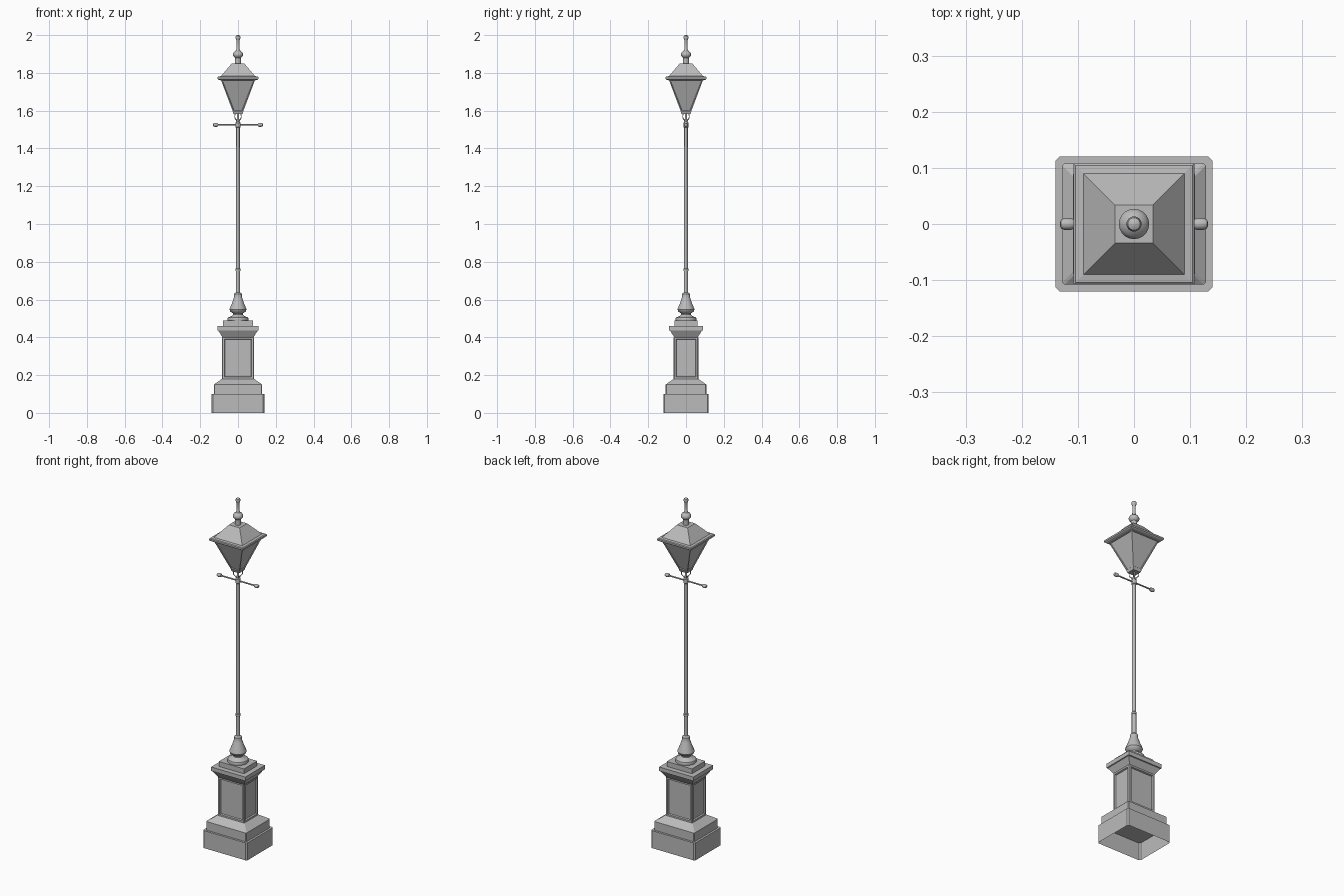
import bpy, bmesh, math
from mathutils import Vector

if "Cube" in bpy.data.objects:
    bpy.data.objects.remove(bpy.data.objects["Cube"])

iron = bpy.data.materials.new("grey iron")
iron.diffuse_color = (0.5, 0.5, 0.5, 1)
iron.use_nodes = True
iron.node_tree.nodes["Principled BSDF"].inputs["Base Color"].default_value = iron.diffuse_color


def finish(bm, name, smooth=False):
    mesh = bpy.data.meshes.new(name)
    bm.to_mesh(mesh)
    bm.free()
    ob = bpy.data.objects.new(name, mesh)
    bpy.context.collection.objects.link(ob)
    mesh.materials.append(iron)
    if smooth:
        bpy.ops.object.select_all(action='DESELECT')
        ob.select_set(True)
        bpy.context.view_layer.objects.active = ob
        bpy.ops.object.shade_smooth_by_angle(angle=math.radians(35))
    return ob


def bridge(bm, rings, bottom, top):
    for a, b in zip(rings, rings[1:]):
        n = len(a)
        for i in range(n):
            j = (i + 1) % n
            bm.faces.new((a[i], a[j], b[j], b[i]))
    if bottom:
        bm.faces.new(rings[0][::-1])
    if top:
        bm.faces.new(rings[-1])


def loft(name, levels, chamfer=0.0, bottom=True, top=True, panel=None):
    """Stack of rectangles (half x, half y, z); panel = (border, bead, depth)."""
    bm = bmesh.new()
    rings = []
    for hx, hy, z in levels:
        c = chamfer
        if c:
            pts = [(hx, -hy + c), (hx, hy - c), (hx - c, hy), (-hx + c, hy),
                   (-hx, hy - c), (-hx, -hy + c), (-hx + c, -hy), (hx - c, -hy)]
        else:
            pts = [(hx, -hy), (hx, hy), (-hx, hy), (-hx, -hy)]
        rings.append([bm.verts.new((x, y, z)) for x, y in pts])
    bridge(bm, rings, bottom, top)
    bm.normal_update()
    if panel:
        border, bead, depth = panel
        sides = [f for f in bm.faces
                 if abs(f.normal.z) < 0.7 and max(abs(f.normal.x), abs(f.normal.y)) > 0.8]
        bmesh.ops.inset_individual(bm, faces=sides, thickness=border, depth=0)
        bmesh.ops.inset_individual(bm, faces=sides, thickness=bead, depth=-depth)
    return finish(bm, name)


def lathe(name, profile, n=20):
    bm = bmesh.new()
    rings = [[bm.verts.new((r * math.cos(2 * math.pi * i / n),
                            r * math.sin(2 * math.pi * i / n), z)) for i in range(n)]
             for r, z in profile]
    bridge(bm, rings, True, True)
    return finish(bm, name, True)


# Stone-like pedestal: hollow foot, sloped plinth, panelled shaft, cornice
loft("pedestal_foot", [(.14, .12, 0), (.14, .12, .10)], .007, bottom=False)
loft("pedestal_plinth", [(.128, .108, .10), (.128, .108, .15), (.085, .065, .18)],
     .004, bottom=False)
loft("pedestal_shaft", [(.085, .065, .18), (.085, .065, .40)], .004,
     bottom=False, top=False, panel=(.013, .004, .008))
loft("pedestal_cornice", [(.078, .058, .395), (.085, .065, .405), (.104, .084, .435),
                          (.109, .089, .437), (.109, .089, .46)])
loft("pedestal_cap", [(.08, .06, .46), (.08, .06, .488)], bottom=False)

# Turned foot of the pole and the pole itself
lathe("pole_foot", [(.054, .488), (.056, .497), (.053, .505), (.035, .512), (.026, .52),
                    (.026, .527), (.041, .537), (.045, .547), (.042, .557), (.032, .58),
                    (.024, .605), (.021, .612), (.021, .63), (.012, .638)], 24)
lathe("pole", [(.0115, .63), (.0115, .75), (.014, .752), (.014, .762), (.0105, .765),
               (.0095, 1.51), (.014, 1.514), (.014, 1.536), (.008, 1.542),
               (.006, 1.56), (.006, 1.59)], 16)

# Ladder bar with end knobs, turned around the x axis
half = [(.004, 0), (.004, .105), (.008, .107), (.0105, .112), (.0105, .124),
        (.008, .13), (.003, .132)]
bar = lathe("ladder_bar", [(r, -z) for r, z in half[:0:-1]] + half[1:], 12)
bar.rotation_euler = (0, math.pi / 2, 0)
bar.location.z = 1.525

# Four curled brackets under the lantern
for k in range(4):
    a = math.pi / 4 + k * math.pi / 2
    curve = bpy.data.curves.new("lantern_bracket", 'CURVE')
    curve.dimensions = '3D'
    curve.bevel_depth = .0022
    curve.bevel_resolution = 1
    curve.resolution_u = 4
    path = [(.009, 1.535), (.012, 1.55), (.022, 1.56), (.024, 1.572), (.02, 1.588)]
    s = curve.splines.new('BEZIER')
    s.bezier_points.add(len(path) - 1)
    for p, (r, z) in zip(s.bezier_points, path):
        p.co = Vector((r * math.cos(a), r * math.sin(a), z))
        p.handle_left_type = p.handle_right_type = 'AUTO'
    curve.materials.append(iron)
    bpy.context.collection.objects.link(bpy.data.objects.new("lantern_bracket", curve))

# Tapered lantern with framed panes, rim and hipped roof
loft("lantern_floor", [(.024, .024, 1.582), (.027, .027, 1.592)])
loft("lantern_body", [(.026, .026, 1.592), (.09, .09, 1.762)], bottom=False,
     top=False, panel=(.008, .002, .004))
loft("lantern_rim", [(.09, .09, 1.76), (.103, .103, 1.764), (.108, .108, 1.768),
                     (.108, .108, 1.777), (.104, .104, 1.781), (.09, .09, 1.783)])
loft("lantern_roof", [(.09, .09, 1.783), (.034, .034, 1.849)], bottom=False)

# Finial with bulb, spike and ball
lathe("finial", [(.016, 1.849), (.016, 1.88), (.022, 1.885), (.027, 1.893), (.027, 1.901),
                 (.021, 1.911), (.012, 1.917), (.009, 1.925), (.008, 1.972),
                 (.011, 1.978), (.0135, 1.987), (.011, 1.996), (.004, 2.0)], 20)
